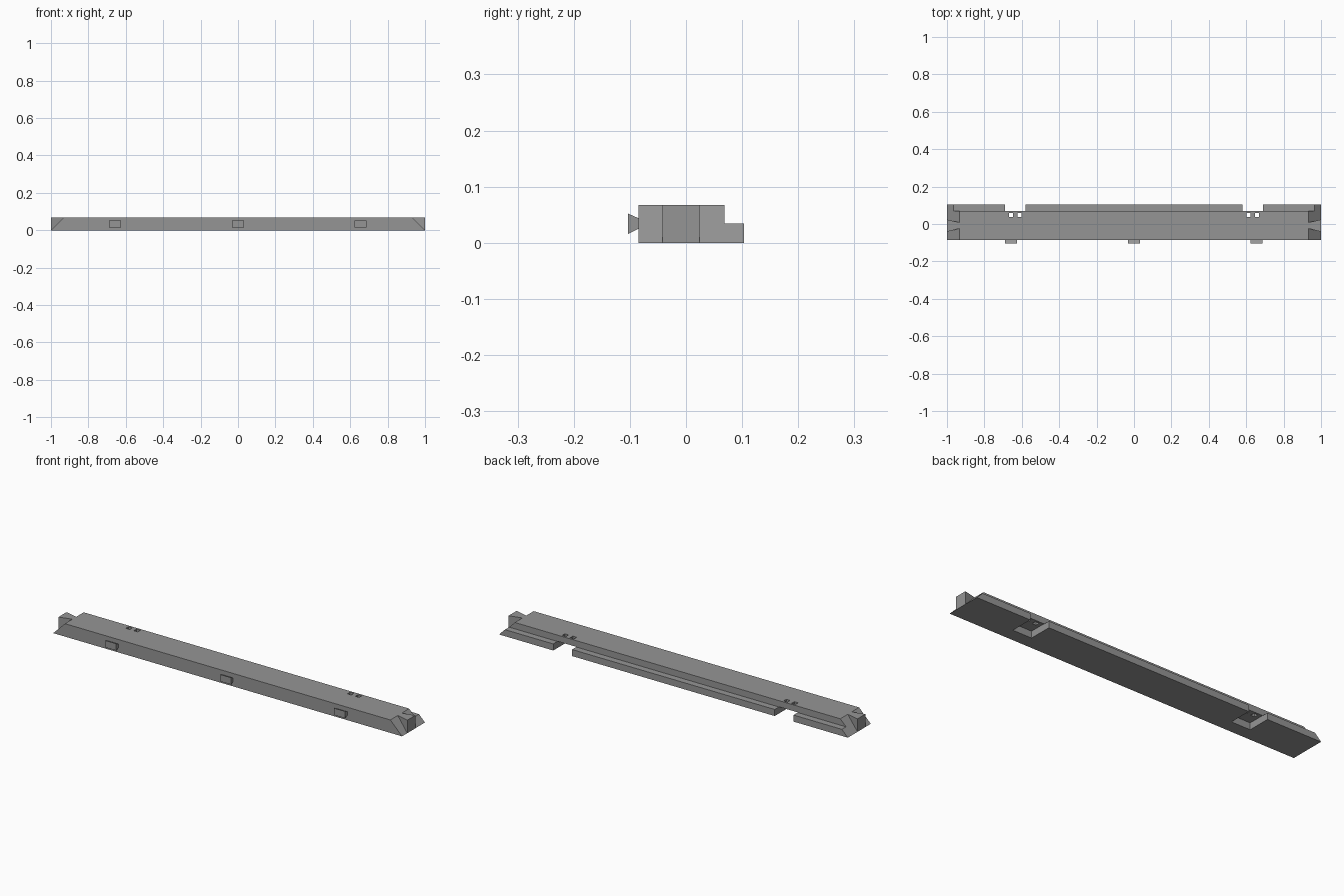
import bpy, bmesh

if "Cube" in bpy.data.objects:
    bpy.data.objects.remove(bpy.data.objects["Cube"])

HEIGHT, LIP = 0.067, 0.034          # beam and rear ledge heights
FRONT, REAR, LEDGE = -0.085, 0.069, 0.103

grey = bpy.data.materials.new("mid grey")
grey.use_nodes = True
grey.diffuse_color = (0.3, 0.3, 0.3, 1)
bsdf = next(n for n in grey.node_tree.nodes if n.type == 'BSDF_PRINCIPLED')
bsdf.inputs["Base Color"].default_value = grey.diffuse_color


def make_object(name, bm):
    bmesh.ops.recalc_face_normals(bm, faces=bm.faces)
    mesh = bpy.data.meshes.new(name)
    bm.to_mesh(mesh)
    bm.free()
    mesh.materials.append(grey)
    obj = bpy.data.objects.new(name, mesh)
    bpy.context.collection.objects.link(obj)
    return obj


def loft(name, start, end):
    """Solid between two matching loops of points."""
    bm = bmesh.new()
    a = [bm.verts.new(p) for p in start]
    b = [bm.verts.new(p) for p in end]
    bm.faces.new(a)
    bm.faces.new(b)
    for i in range(len(a)):
        j = (i + 1) % len(a)
        bm.faces.new((a[i], a[j], b[j], b[i]))
    return make_object(name, bm)


def box(name, x0, x1, y0, y1, z0, z1):
    ring = [(y0, z0), (y1, z0), (y1, z1), (y0, z1)]
    return loft(name, [(x0, y, z) for y, z in ring], [(x1, y, z) for y, z in ring])


# Stepped beam with ends mitred at 45 degrees
profile = [(FRONT, 0), (LEDGE, 0), (LEDGE, LIP), (REAR, LIP), (REAR, HEIGHT), (FRONT, HEIGHT)]
beam = loft("beam", [(z - 1, y, z) for y, z in profile], [(1 - z, y, z) for y, z in profile])

# Rear bracket recesses and their paired screw holes
cutters = []
for side in (-1, 1):
    mid = side * 0.635
    cutters.append(box("recess_cutter", mid - 0.054, mid + 0.054, -0.017, 0.15, -0.05, LIP + 0.001))
    for offset in (-0.023, 0.023):
        x = mid + offset
        cutters.append(box("hole_cutter", x - 0.011, x + 0.011, 0.037, 0.059, 0.02, 0.1))

bpy.context.view_layer.objects.active = beam
for cutter in cutters:
    cutter.hide_render = True
    mod = beam.modifiers.new("cut", 'BOOLEAN')
    mod.operation = 'DIFFERENCE'
    mod.solver = 'EXACT'
    mod.object = cutter
    bpy.ops.object.modifier_apply(modifier=mod.name)
for cutter in cutters:
    bpy.data.objects.remove(cutter)

# Flared end tenons filling the mitre at each end
for side, label in ((-1, "right"), (1, "left")):
    def edge(root, tip):
        return [(side * (1 - HEIGHT), root, HEIGHT), (side, tip, HEIGHT), (side, tip, 0)]
    loft(label + "_end_tenon", edge(-0.024, -0.042), edge(0.008, 0.024))

# Dovetail tabs along the front
tab = [(FRONT, 0.025), (FRONT, 0.044), (-LEDGE, 0.052), (-LEDGE, 0.016)]
for x, label in ((-0.658, "right"), (0, "middle"), (0.654, "left")):
    loft(label + "_front_tab", [(x - 0.032, y, z) for y, z in tab], [(x + 0.032, y, z) for y, z in tab])
